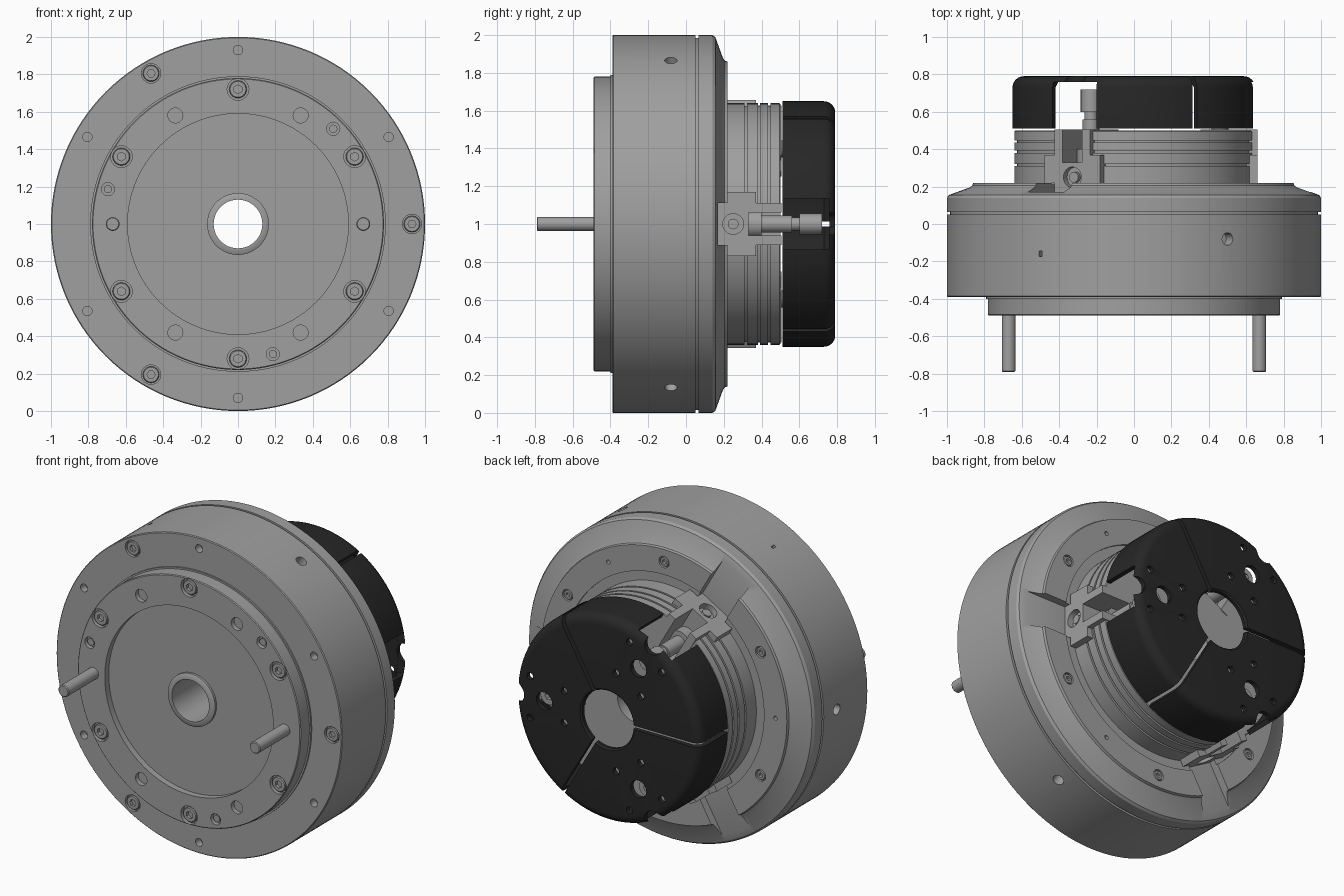
import bpy, bmesh, math
from mathutils import Matrix

if "Cube" in bpy.data.objects:
    bpy.data.objects.remove(bpy.data.objects["Cube"], do_unlink=True)


def material(name, value):
    m = bpy.data.materials.new(name)
    m.use_nodes = True
    m.diffuse_color = (value, value, value, 1)
    m.node_tree.nodes["Principled BSDF"].inputs["Base Color"].default_value = m.diffuse_color
    return m


STEEL = material("steel grey", 0.35)
BLACK = material("jaw black", 0.02)
JAWS = (0, 120, 240)
GAPS = (60, 180, 300)
SIXTHS = range(30, 390, 60)


def spin(deg):
    """Rotation about the main (y) axis; 0 is +x, 90 is up."""
    return Matrix.Rotation(-math.radians(deg), 4, 'Y')


def finish(name, bm, mat, matrix=Matrix()):
    bmesh.ops.remove_doubles(bm, verts=bm.verts, dist=1e-5)
    bmesh.ops.recalc_face_normals(bm, faces=bm.faces)
    bm.transform(matrix)
    mesh = bpy.data.meshes.new(name)
    bm.to_mesh(mesh)
    bm.free()
    mesh.materials.append(mat)
    ob = bpy.data.objects.new(name, mesh)
    ob.location.z = 1
    bpy.context.collection.objects.link(ob)
    return ob


def lathe(name, profile, mat=STEEL, segs=24, matrix=Matrix(), hex_under=0):
    """Turn a closed (radius, y) profile; radii below hex_under become hexagonal."""
    bm = bmesh.new()
    rings = []
    for i in range(segs):
        a = 2 * math.pi * i / segs
        ring = []
        for r, y in profile:
            if r < hex_under:
                r *= math.cos(math.pi / 6) / math.cos((a % (math.pi / 3)) - math.pi / 6)
            ring.append(bm.verts.new((r * math.cos(a), y, r * math.sin(a))))
        rings.append(ring)
    n = len(profile)
    for i in range(segs):
        p, q = rings[i], rings[(i + 1) % segs]
        for j in range(n):
            k = (j + 1) % n
            bm.faces.new((p[j], p[k], q[k], q[j]))
    return finish(name, bm, mat, matrix)


def rod(name, radius, y0, y1, r=0, deg=0, t=0, mat=STEEL):
    """Cylinder parallel to the main axis at a polar position."""
    return lathe(name, [(0, y0), (radius, y0), (radius, y1), (0, y1)], mat, 24,
                 spin(deg) @ Matrix.Translation((r, 0, t)))


def spoke(name, radius, r0, r1, y, deg):
    """Cylinder pointing outward from the main axis."""
    turn = Matrix.Rotation(-math.pi / 2, 4, 'Z')
    return lathe(name, [(0, r0), (radius, r0), (radius, r1), (0, r1)], STEEL, 24,
                 spin(deg) @ Matrix.Translation((0, y, 0)) @ turn)


def prism(name, section, r0, r1, deg):
    """Extrude a (tangent, y) section outward from r0 to r1."""
    bm = bmesh.new()
    face = bm.faces.new([bm.verts.new((r0, y, t)) for t, y in section])
    ext = bmesh.ops.extrude_face_region(bm, geom=[face])
    verts = [v for v in ext["geom"] if isinstance(v, bmesh.types.BMVert)]
    bmesh.ops.translate(bm, verts=verts, vec=(r1 - r0, 0, 0))
    return finish(name, bm, STEEL, spin(deg))


def box(name, r0, r1, y0, y1, half, deg):
    return prism(name, [(-half, y0), (half, y0), (half, y1), (-half, y1)], r0, r1, deg)


def cut(target, cutters):
    """Subtract all cutters at once, then drop them."""
    bm = bmesh.new()
    for c in cutters:
        bm.from_mesh(c.data)
        bpy.data.objects.remove(c, do_unlink=True)
    tool = finish("cutter", bm, STEEL)
    tool.hide_render = True
    mod = target.modifiers.new("cut", 'BOOLEAN')
    mod.operation = 'DIFFERENCE'
    mod.solver = 'EXACT'
    mod.object = tool
    bpy.context.view_layer.objects.active = target
    bpy.ops.object.modifier_apply(modifier=mod.name)
    bpy.data.objects.remove(tool, do_unlink=True)


def screw(name, radius, y, r, deg, out=-1):
    """Socket head screw facing -y (out=-1) or +y (out=1)."""
    s = radius * 0.5
    prof = [(0, y - out * .05), (radius, y - out * .05), (radius, y - out * .005),
            (radius * .9, y), (s, y), (s, y - out * .03), (0, y - out * .03)]
    lathe(name, prof, STEEL, 24, spin(deg) @ Matrix.Translation((r, 0, 0)), s * 1.1)


# Main body: mounting flange, drum, groove and stepped cover
body = lathe("body", [
    (.13, -.475), (.145, -.475), (.165, -.465), (.165, -.45), (.59, -.45), (.59, -.49),
    (.775, -.49), (.78, -.485), (.78, -.4), (.79, -.4), (.79, -.39), (.995, -.39),
    (1, -.385), (1, .05), (.985, .05), (.985, .065), (1, .065), (1, .14), (.99, .155),
    (.88, .195), (.865, .205), (.86, .22), (.7, .22), (.7, .21), (.13, .21)], segs=128)
holes = [box("channel", .62, 1.1, .17, .3, .11, a) for a in JAWS]
holes += [rod("bore", .058, -.55, -.465, .72, a) for a in SIXTHS]
holes += [rod("bore", .04, -.55, -.46, .67, a) for a in (60, 120, 240, 300)]
holes += [rod("bore", .035, -.55, -.46, .72, a) for a in (45, 165, 285)]
holes += [rod("bore", .025, -.45, -.34, .93, a) for a in SIXTHS]
holes += [rod("bore", .052, -.45, -.37, .93, a) for a in JAWS]
holes += [rod("bore", .036, .2, .3, .78, a) for a in SIXTHS]
holes += [rod("bore", .013, .18, .3, .78, a) for a in GAPS]
holes += [spoke("bore", .033, .93, 1.1, -.08, a) for a in GAPS]
holes += [box("key", .97, 1.1, -.175, -.145, .008, 120)]
cut(body, holes)

# Screws on the front and on the cover, and the two guide pins
for a in SIXTHS:
    screw("flange_screw", .047, -.485, .72, a)
    screw("cover_screw", .03, .218, .78, a, 1)
for a in JAWS:
    screw("rim_screw", .044, -.388, .93, a)
for a in (45, 165, 285):
    rod("dowel", .022, -.48, -.44, .72, a)
for a in (0, 180):
    lathe("guide_pin", [(0, -.79), (.032, -.79), (.037, -.785), (.037, -.46), (0, -.46)],
          matrix=spin(a) @ Matrix.Translation((.67, 0, 0)))

# Grooved collar with a pocket for each jaw carriage
side = [(.64, .2)]
for y in (.31, .38, .435):
    side += [(.64, y), (.625, y), (.625, y + .012), (.64, y + .012)]
collar = lathe("collar", [(.13, .2)] + side + [(.64, .495), (.635, .5), (.13, .5)], segs=96)
cut(collar, [box("pocket", .36, .75, .17, .55, .11, a) for a in JAWS])

# Jaw carriages with radial screws and clamping studs
half = [(.06, .33), (.06, .505), (.11, .505), (.11, .37), (.17, .37), (.17, .22),
        (.11, .22), (.11, .165)]
section = half + [(-t, y) for t, y in reversed(half)]
for a in JAWS:
    carriage = prism("jaw_carriage", section, .355, .66, a)
    cut(carriage, [spoke("bore", .055, .62, .75, .25, a)])
    spoke("carriage_screw", .028, .6, .645, .25, a)
    lathe("clamp_stud", [(0, .32), (.075, .32), (.075, .4), (.045, .4), (.045, .56),
                         (.035, .56), (.035, .6), (.055, .6), (.055, .72), (.025, .72),
                         (.025, .69), (0, .69)],
          matrix=spin(a) @ Matrix.Translation((.46, 0, 0)), hex_under=.03)

# Black top jaws: a hollow rounded cap split in three
arc = [(.59 + .06 * math.cos(i * math.pi / 12), .73 + .06 * math.sin(i * math.pi / 12))
       for i in range(7)]
jaws = lathe("top_jaws", [(.62, .51), (.65, .51)] + arc +
             [(.19, .79), (.18, .78), (.18, .76), (.59, .76), (.62, .73)], BLACK, 96)
holes = [box("gap", .1, .8, .45, .85, .013, a) for a in GAPS]
for a in JAWS:
    holes += [rod("bore", .055, .7, .85, .44, a), rod("bore", .06, .74, .85, .64, a)]
    holes += [rod("bore", .022, .7, .85, r, a, t)
              for r, t in ((.3, .1), (.3, -.1), (.54, .13), (.54, -.13))]
cut(jaws, holes)
cut(jaws, [box("slot", .5, .8, .45, .758, .135, a) for a in JAWS])

# Smooth turned surfaces, keep edges crisp
for ob in bpy.context.scene.objects:
    ob.select_set(ob.type == 'MESH')
bpy.context.view_layer.objects.active = body
bpy.ops.object.shade_smooth_by_angle(angle=math.radians(28))
